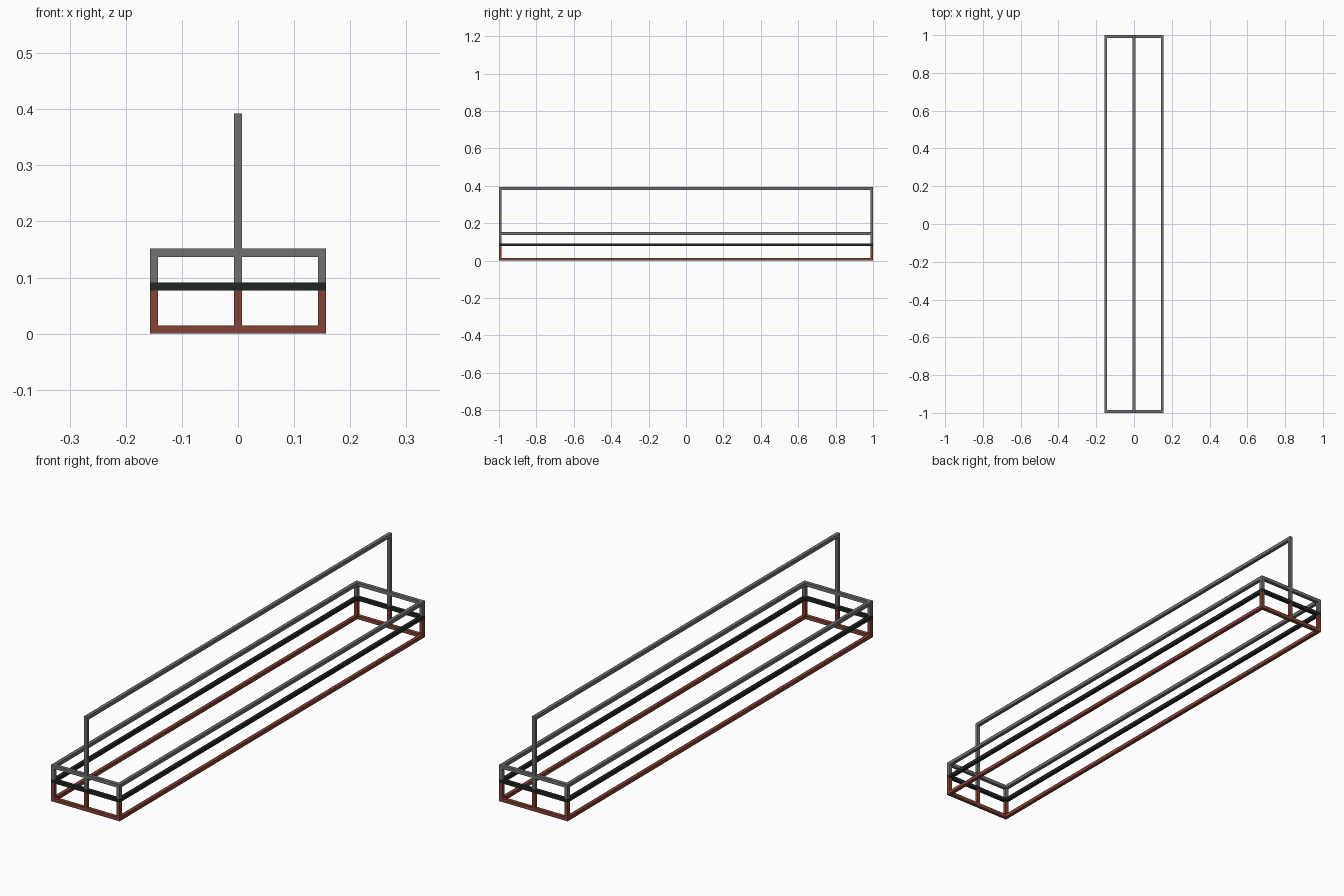
import bpy

cube = bpy.data.objects.get("Cube")
if cube:
    bpy.data.objects.remove(cube, do_unlink=True)

T = 0.0144            # thickness of every square bar
HX, HY = 0.157, 1.0   # outer half width and half length
X, Y = HX - T / 2, HY - T / 2


def material(name, rgb):
    m = bpy.data.materials.new(name)
    m.use_nodes = True
    m.diffuse_color = (*rgb, 1)
    m.node_tree.nodes["Principled BSDF"].inputs["Base Color"].default_value = (*rgb, 1)
    return m


grey = material("steel grey", (0.165, 0.165, 0.165))
black = material("band black", (0.014, 0.018, 0.016))
red = material("rust red", (0.23, 0.055, 0.035))


def bar(name, lo, hi, mat):
    """Square bar given by its lowest and highest corner."""
    bpy.ops.mesh.primitive_cube_add(size=1, location=[(a + b) / 2 for a, b in zip(lo, hi)])
    ob = bpy.context.object
    ob.name = name
    ob.scale = [b - a for a, b in zip(lo, hi)]
    bpy.ops.object.transform_apply(location=False, rotation=False, scale=True)
    ob.data.materials.append(mat)


def ring(name, z, mat):
    """Rectangular frame: two long rails and two end rails."""
    for side, s in (("left", 1), ("right", -1)):
        bar(f"{name}_{side}_rail", (s * X - T / 2, -HY, z), (s * X + T / 2, HY, z + T), mat)
    for end, s in (("front", -1), ("back", 1)):
        bar(f"{name}_{end}_rail", (T - HX, s * Y - T / 2, z), (HX - T, s * Y + T / 2, z + T), mat)


def post(name, x, y, z0, z1, mat):
    bar(name, (x - T / 2, y - T / 2, z0), (x + T / 2, y + T / 2, z1), mat)


# Three stacked frames
BASE, BAND, RIM, TOP = 0.0, 0.077, 0.137, 0.392
ring("base", BASE, red)
ring("band", BAND, black)
ring("rim", RIM, grey)

# Posts at the corners and at the middle of each end
for end, y in (("front", -Y), ("back", Y)):
    for side, x in (("left", X), ("middle", 0), ("right", -X)):
        post(f"{end}_{side}_lower_post", x, y, BASE + T, BAND, red)
        post(f"{end}_{side}_upper_post", x, y, BAND + T, RIM, grey)
    post(f"{end}_mast", 0, y, RIM + T, TOP - T, grey)

# Ridge bar joining the two masts
bar("ridge_bar", (-T / 2, -HY, TOP - T), (T / 2, HY, TOP), grey)
